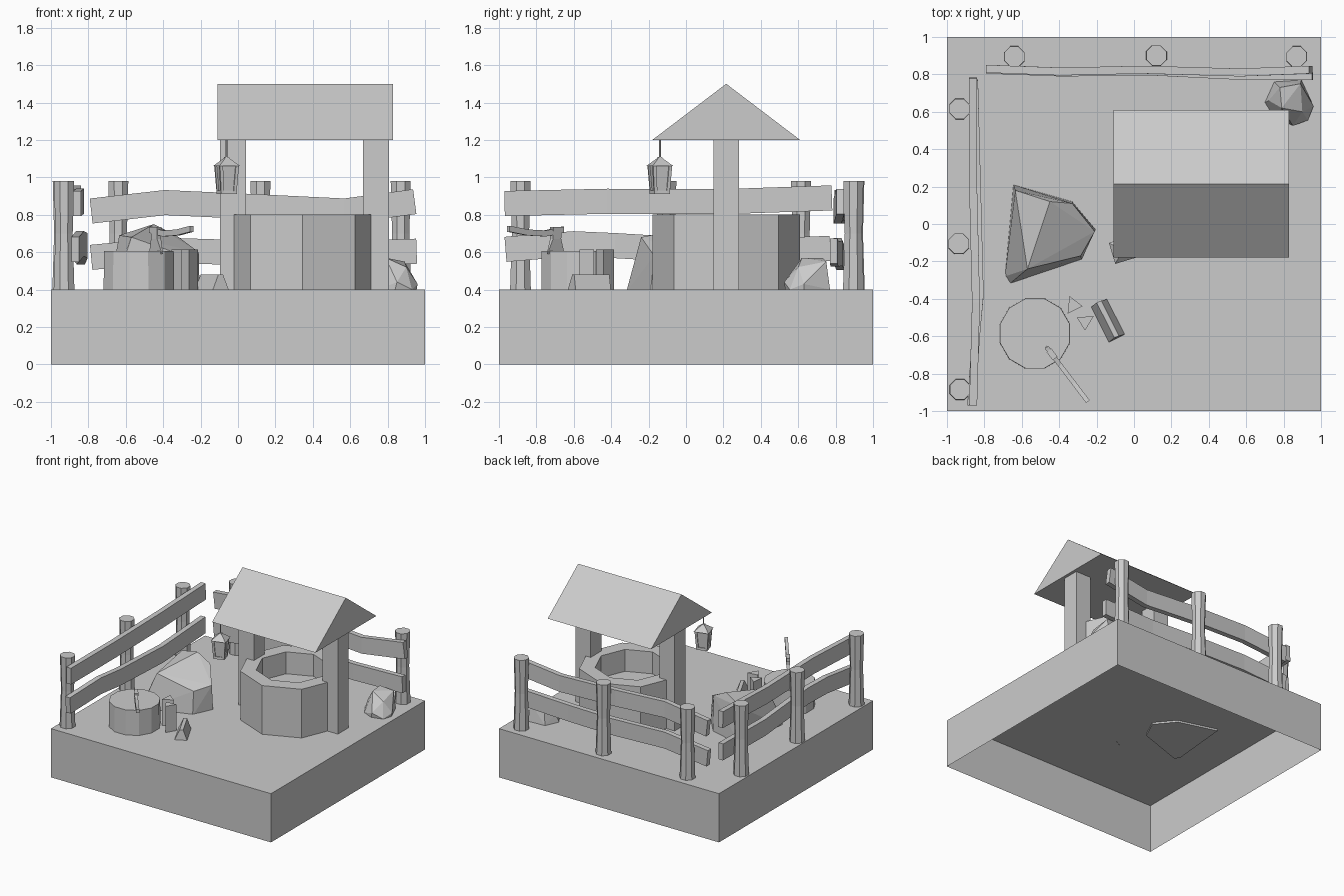
import bpy, bmesh
from math import sin, cos, pi, radians
from mathutils import Vector

if "Cube" in bpy.data.objects:
    bpy.data.objects.remove(bpy.data.objects["Cube"])

G = 0.4  # ground level


def make(name, verts, faces):
    me = bpy.data.meshes.new(name)
    me.from_pydata([tuple(v) for v in verts], [], faces)
    bm = bmesh.new()
    bm.from_mesh(me)
    bmesh.ops.recalc_face_normals(bm, faces=bm.faces)
    bm.to_mesh(me)
    bm.free()
    ob = bpy.data.objects.new(name, me)
    bpy.context.collection.objects.link(ob)
    return ob


def rings(name, loops, closed=False):
    """Skin equal-length vertex loops; cap the ends unless the loops wrap round."""
    n, m = len(loops[0]), len(loops)
    verts = [v for lp in loops for v in lp]
    faces = []
    for i in range(m if closed else m - 1):
        a, b = i * n, (i + 1) % m * n
        faces += [(a + j, a + (j + 1) % n, b + (j + 1) % n, b + j) for j in range(n)]
    if not closed:
        faces += [tuple(range(n)), tuple(range((m - 1) * n, m * n))]
    return make(name, verts, faces)


def ngon(x, y, z, r, n, turn=0.0):
    return [(x + r * cos(turn + 2 * pi * i / n), y + r * sin(turn + 2 * pi * i / n), z)
            for i in range(n)]


def turned(name, x, y, profile, n, turn=0.0):
    return rings(name, [ngon(x, y, z, r, n, turn) for r, z in profile])


def box(name, x0, x1, y0, y1, z0, z1):
    return rings(name, [[(x0, y0, z), (x1, y0, z), (x1, y1, z), (x0, y1, z)] for z in (z0, z1)])


def hull(name, pts):
    me = bpy.data.meshes.new(name)
    bm = bmesh.new()
    for p in pts:
        bm.verts.new(p)
    res = bmesh.ops.convex_hull(bm, input=bm.verts)
    loose = [v for v in bm.verts if not v.link_faces]
    bmesh.ops.delete(bm, geom=loose, context='VERTS')
    bmesh.ops.recalc_face_normals(bm, faces=bm.faces)
    bm.to_mesh(me)
    bm.free()
    ob = bpy.data.objects.new(name, me)
    bpy.context.collection.objects.link(ob)
    return ob


# Ground block, open underneath
c = [(-1, -1), (1, -1), (1, 1), (-1, 1)]
make("ground", [(x, y, z) for z in (0, G) for x, y in c],
     [(i, (i + 1) % 4, 4 + (i + 1) % 4, 4 + i) for i in range(4)] + [(4, 5, 6, 7)])

# Well: octagonal wall, water inside, two posts and a gabled roof
WX, WY = 0.345, 0.215
wall = [(0.395, G), (0.395, 0.8), (0.275, 0.8), (0.275, 0.62)]
rings("well_wall", [ngon(WX, WY, z, r, 8) for r, z in wall])
for x in (-0.027, 0.737):
    box("well_post", x - 0.069, x + 0.069, WY - 0.069, WY + 0.069, G, 1.23)
rings("well_roof", [[(x, -0.18, 1.2), (x, 0.61, 1.2), (x, WY, 1.5)] for x in (-0.11, 0.83)])

# Lantern hanging from the roof corner
LX, LY, T = -0.061, -0.14, radians(62)
turned("lantern_rod", LX, LY, [(0.006, 1.08), (0.006, 1.215)], 6)
turned("lantern_cap", LX, LY, [(0.083, 1.06), (0.02, 1.10), (0.014, 1.108)], 4, T)
turned("lantern_glass", LX, LY, [(0.05, 0.925), (0.063, 1.062)], 4, T)
turned("lantern_base", LX, LY, [(0.062, 0.91), (0.06, 0.93)], 4, T)
for k in range(4):
    a = T + k * pi / 2
    rings("lantern_frame", [ngon(LX + r * cos(a), LY + r * sin(a), z, 0.012, 4, a)
                            for r, z in ((0.049, 0.92), (0.063, 1.062))])

# Fence posts, slightly waisted
for x, y in [(-0.64, 0.895), (0.12, 0.9), (0.87, 0.895),
             (-0.932, 0.615), (-0.937, -0.105), (-0.93, -0.885)]:
    turned("fence_post", x, y, [(0.06, G), (0.05, 0.7), (0.058, 0.98)], 8, pi / 8)


# Wavy fence rails: stations are (along, depth, height)
def rail(name, stations, along_x, h=0.067, t=0.021):
    loops = []
    for i, (u, d, z) in enumerate(stations):
        p, q = stations[max(i - 1, 0)], stations[min(i + 1, len(stations) - 1)]
        tan = Vector((q[0] - p[0], q[2] - p[2])).normalized()
        nu, nz = -tan.y * h, tan.x * h
        lp = [(u + s * nu, d + w * t, z + s * nz) for s, w in ((-1, -1), (-1, 1), (1, 1), (1, -1))]
        loops.append([(a, b, e) if along_x else (b, a, e) for a, b, e in lp])
    rings(name, loops)


rail("back_rail_upper", [(-0.785, 0.83, 0.82), (-0.39, 0.815, 0.865), (0.05, 0.825, 0.845),
                         (0.57, 0.81, 0.82), (0.945, 0.825, 0.87)], True)
rail("back_rail_lower", [(-0.785, 0.825, 0.572), (-0.39, 0.81, 0.61), (0.1, 0.815, 0.595),
                         (0.5, 0.795, 0.59), (0.955, 0.79, 0.605)], True)
rail("left_rail_upper", [(-0.97, -0.86, 0.86), (-0.42, -0.845, 0.872), (0.2, -0.86, 0.87),
                         (0.78, -0.86, 0.89)], False)
rail("left_rail_lower", [(-0.965, -0.87, 0.615), (-0.6, -0.845, 0.645), (-0.38, -0.825, 0.635),
                         (0.2, -0.84, 0.6), (0.77, -0.855, 0.62)], False)

# Chopping stump
turned("stump", -0.53, -0.585, [(0.195, G), (0.193, 0.605)], 12, pi / 12)

# Axe stuck in the stump
D = Vector((0.6, -0.79, 0)).normalized()
S = Vector((D.y, -D.x, 0))
A = Vector((-0.455, -0.675, 0))


def at(u, s, z):
    return A + D * u + S * s + Vector((0, 0, z))


rings("axe_handle", [[at(u, a * 0.012, z + b * 0.016) for a, b in ((-1, -1), (1, -1), (1, 1), (-1, 1))]
                     for u, z in ((-0.02, 0.72), (0.10, 0.70), (0.22, 0.705), (0.345, 0.725))])
rings("axe_head", [[at(u0, -w, z), at(u1, -w, z), at(u1, w, z), at(u0, w, z)]
                   for u0, u1, w, z in ((-0.03, 0.085, 0.003, 0.59), (0, 0.055, 0.013, 0.67),
                                        (0, 0.055, 0.016, 0.735))])

# Split firewood: two standing wedges and one lying
for tri in ([(-0.345, -0.385), (-0.275, -0.44), (-0.355, -0.48)],
            [(-0.305, -0.50), (-0.215, -0.492), (-0.262, -0.57)]):
    rings("standing_log", [[(x, y, z) for x, y in tri] for z in (G, 0.615)])
rings("lying_log", [[(x - 0.045, y - 0.025, 0.397), (x + 0.04, y + 0.018, G),
                     (x + 0.01, y + 0.01, 0.48), (x - 0.015, y, 0.48)]
                    for x, y in ((-0.185, -0.42), (-0.09, -0.608))])

# Large and small boulders
base = [(-0.645, 0.21), (-0.69, -0.28), (-0.665, -0.32), (-0.28, -0.19), (-0.205, -0.03), (-0.33, 0.12)]
hull("large_rock", [(x, y, 0.385) for x, y in base] +
     [(-0.635, 0.18, 0.69), (-0.57, -0.24, 0.68), (-0.45, 0.12, 0.75), (-0.33, 0.11, 0.69),
      (-0.21, -0.04, 0.6), (-0.285, -0.17, 0.58)])
base = [(0.70, 0.65), (0.75, 0.57), (0.84, 0.53), (0.93, 0.555), (0.955, 0.63), (0.895, 0.77), (0.75, 0.76)]
hull("small_rock", [(x, y, G) for x, y in base] +
     [(0.78, 0.73, 0.57), (0.79, 0.62, 0.57), (0.90, 0.60, 0.52), (0.89, 0.75, 0.55),
      (0.72, 0.66, 0.47), (0.85, 0.525, 0.44), (0.96, 0.63, 0.43)])
